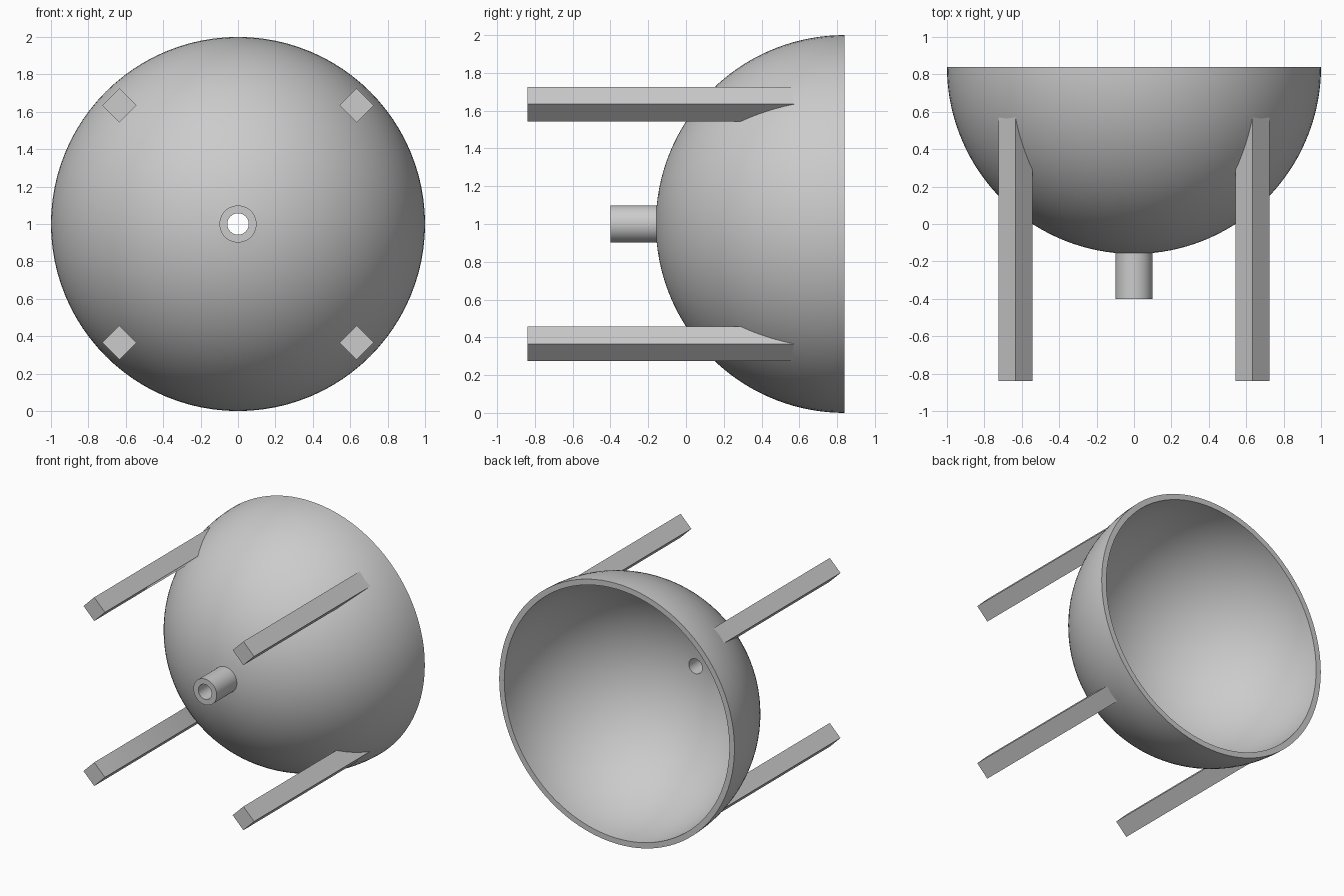
import bpy, bmesh, math
from mathutils import Vector

cube = bpy.data.objects.get("Cube")
if cube:
    bpy.data.objects.remove(cube, do_unlink=True)

RIM = Vector((0, 0.84, 1))      # centre of the open rim
OUTER, INNER = 1.0, 0.957       # shell radii
PIPE, BORE = 0.099, 0.057       # spout radii
SPOUT_Y, FOOT_Y = -0.40, -0.84

grey = bpy.data.materials.new("plain_grey")
grey.use_nodes = True
colour = (0.6, 0.6, 0.6, 1)
grey.diffuse_color = colour
grey.node_tree.nodes["Principled BSDF"].inputs["Base Color"].default_value = colour


def finish(name, bm):
    bmesh.ops.recalc_face_normals(bm, faces=bm.faces)
    mesh = bpy.data.meshes.new(name)
    bm.to_mesh(mesh)
    bm.free()
    mesh.materials.append(grey)
    obj = bpy.data.objects.new(name, mesh)
    bpy.context.collection.objects.link(obj)
    bpy.ops.object.select_all(action='DESELECT')
    obj.select_set(True)
    bpy.context.view_layer.objects.active = obj
    bpy.ops.object.shade_smooth_by_angle(angle=math.radians(30))
    return obj


def arc(radius, end_radius, steps=32):
    """Dome profile (r, y) from the rim in to a small end radius."""
    last = math.acos(end_radius / radius)
    return [(radius * math.cos(last * i / steps),
             RIM.y - radius * math.sin(last * i / steps)) for i in range(steps + 1)]


# Hollow dome and drilled spout, turned as one closed profile about the y axis
profile = arc(OUTER, PIPE) + [(PIPE, SPOUT_Y), (BORE, SPOUT_Y)] + arc(INNER, BORE)[::-1]
bm = bmesh.new()
verts = [bm.verts.new((r, y, RIM.z)) for r, y in profile]
edges = [bm.edges.new((a, b)) for a, b in zip(verts, verts[1:] + verts[:1])]
bmesh.ops.spin(bm, geom=verts + edges, cent=RIM, axis=(0, 1, 0),
               angle=math.tau, steps=96, use_merge=True)
bmesh.ops.remove_doubles(bm, verts=bm.verts, dist=0.0001)
finish("bowl_with_spout", bm)


# Four square legs, turned on edge, with their ends set into the shell
def leg(name, sx, sz):
    bm = bmesh.new()
    rings = [[], []]
    for i in range(4):
        a = i * math.pi / 2
        x = sx * 0.634 + 0.091 * math.cos(a)
        z = sz * 0.634 + 0.091 * math.sin(a)
        seat_y = RIM.y - math.sqrt(0.985 ** 2 - x * x - z * z)
        for ring, y in zip(rings, (FOOT_Y, seat_y)):
            ring.append(bm.verts.new((x, y, RIM.z + z)))
    foot, seat = rings
    bm.faces.new(foot)
    bm.faces.new(seat)
    for i in range(4):
        j = (i + 1) % 4
        bm.faces.new((foot[i], foot[j], seat[j], seat[i]))
    finish(name, bm)


for side, sx in (("left", 1), ("right", -1)):
    for level, sz in (("upper", 1), ("lower", -1)):
        leg(f"{level}_{side}_leg", sx, sz)
